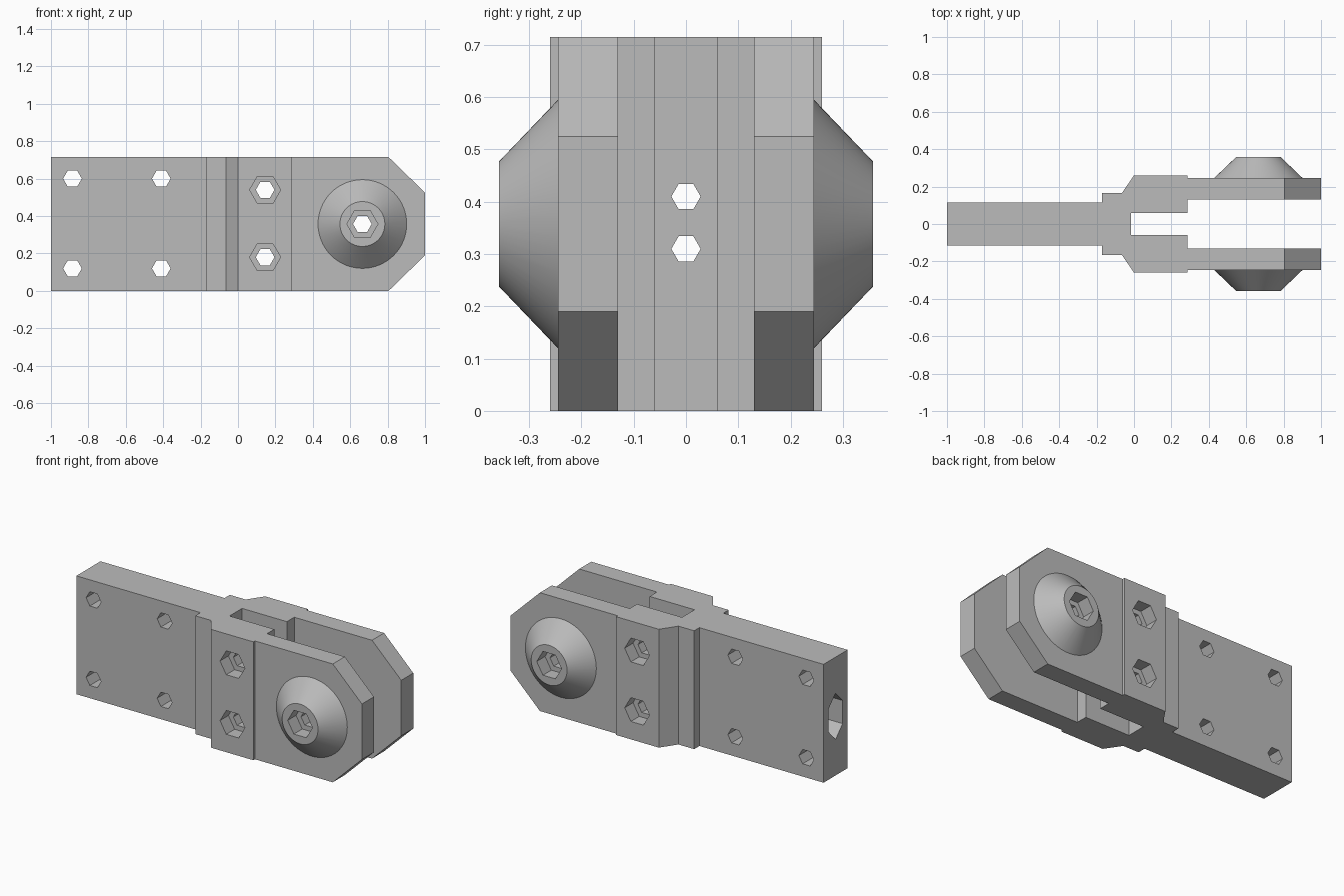
import bpy, bmesh, math
from mathutils import Vector

if "Cube" in bpy.data.objects:
    bpy.data.objects.remove(bpy.data.objects["Cube"])

HEIGHT = 0.715
MID = HEIGHT / 2

grey = bpy.data.materials.new("plain grey")
grey.use_nodes = True
grey.diffuse_color = (0.5, 0.5, 0.5, 1)
grey.node_tree.nodes["Principled BSDF"].inputs["Base Color"].default_value = (0.5, 0.5, 0.5, 1)

# Where each profile point goes for an extrusion along the given axis
PLACE = {
    "x": lambda u, v, w: Vector((w, u, v)),
    "y": lambda u, v, w: Vector((u, w, v)),
    "z": lambda u, v, w: Vector((u, v, w)),
}


def loft(name, axis, lo, hi, profile, end_profile=None):
    """Solid between two matching profiles along an axis."""
    place = PLACE[axis]
    bm = bmesh.new()
    a = [bm.verts.new(place(u, v, lo)) for u, v in profile]
    b = [bm.verts.new(place(u, v, hi)) for u, v in (end_profile or profile)]
    n = len(a)
    bm.faces.new(a)
    bm.faces.new(b)
    for i in range(n):
        j = (i + 1) % n
        bm.faces.new((a[i], a[j], b[j], b[i]))
    bmesh.ops.recalc_face_normals(bm, faces=bm.faces)
    mesh = bpy.data.meshes.new(name)
    bm.to_mesh(mesh)
    bm.free()
    mesh.materials.append(grey)
    obj = bpy.data.objects.new(name, mesh)
    bpy.context.collection.objects.link(obj)
    return obj


def ring(cu, cv, ru, rv=None, sides=6, turn=0.0):
    rv = rv or ru
    angles = [turn + math.tau * i / sides for i in range(sides)]
    return [(cu + ru * math.cos(t), cv + rv * math.sin(t)) for t in angles]


def combine(target, tool, operation):
    mod = target.modifiers.new("combine", "BOOLEAN")
    mod.operation = operation
    mod.solver = "EXACT"
    mod.object = tool
    graph = bpy.context.evaluated_depsgraph_get()
    mesh = bpy.data.meshes.new_from_object(target.evaluated_get(graph))
    target.modifiers.clear()
    target.data = mesh
    bpy.data.objects.remove(tool)


# Forked body from its plan outline, mirrored across y
half = [(-1, 0.115), (-0.17, 0.115), (-0.17, 0.165), (-0.065, 0.165),
        (0, 0.26), (0.285, 0.26), (0.285, 0.245), (1, 0.245),
        (1, 0.13), (0.285, 0.13), (0.285, 0.06), (-0.015, 0.06)]
outline = half + [(x, -y) for x, y in reversed(half)]
body = loft("hinge_body", "z", 0, HEIGHT, outline)

# Clipped corners at the fork tips
side = [(-2, -1), (-0.222, -1), (1, 0.19), (1, 0.525), (-0.222, 1.715), (-2, 1.715)]
side = [(-2, -0.5), (0.292, -0.5), (1, 0.19), (1, 0.525), (0.292, 1.215), (-2, 1.215)]
side = [(u + 0.0001 if u == 1 else u, v) for u, v in side]
combine(body, loft("corner_clip", "y", -1, 1, side), "INTERSECT")

# Conical bosses on both cheeks
PIVOT = (0.665, MID)
for s in (1, -1):
    boss = loft("boss", "y", s * 0.225, s * 0.357,
                ring(*PIVOT, 0.258, sides=64), ring(*PIVOT, 0.12, sides=64))
    combine(body, boss, "UNION")

# Plate screw holes, clamp bolt holes and pivot hole
screws = [(x, z) for x in (-0.885, -0.41) for z in (0.12, 0.6)]
bolts = [(0.145, 0.18), (0.145, 0.54)]
for x, z in screws + bolts + [PIVOT]:
    combine(body, loft("hole", "y", -1, 1, ring(x, z, 0.05)), "DIFFERENCE")

# Hexagonal recesses for bolt heads and nuts
for (x, z), face in [(b, 0.26) for b in bolts] + [(PIVOT, 0.357)]:
    for s in (1, -1):
        recess = loft("recess", "y", s * (face - 0.08), s, ring(x, z, 0.083))
        combine(body, recess, "DIFFERENCE")

# End socket and the two cable holes leading into the fork
socket = ring(0, MID, 0.077, 0.14, turn=math.pi / 2)
combine(body, loft("socket", "x", -1.5, -0.2, socket), "DIFFERENCE")
for z in (0.31, 0.41):
    combine(body, loft("cable_hole", "x", -0.3, 0.1, ring(0, z, 0.028)), "DIFFERENCE")

# Smooth cones, crisp edges elsewhere
bpy.ops.object.select_all(action="DESELECT")
body.select_set(True)
bpy.context.view_layer.objects.active = body
bpy.ops.object.shade_smooth_by_angle(angle=math.radians(25))
